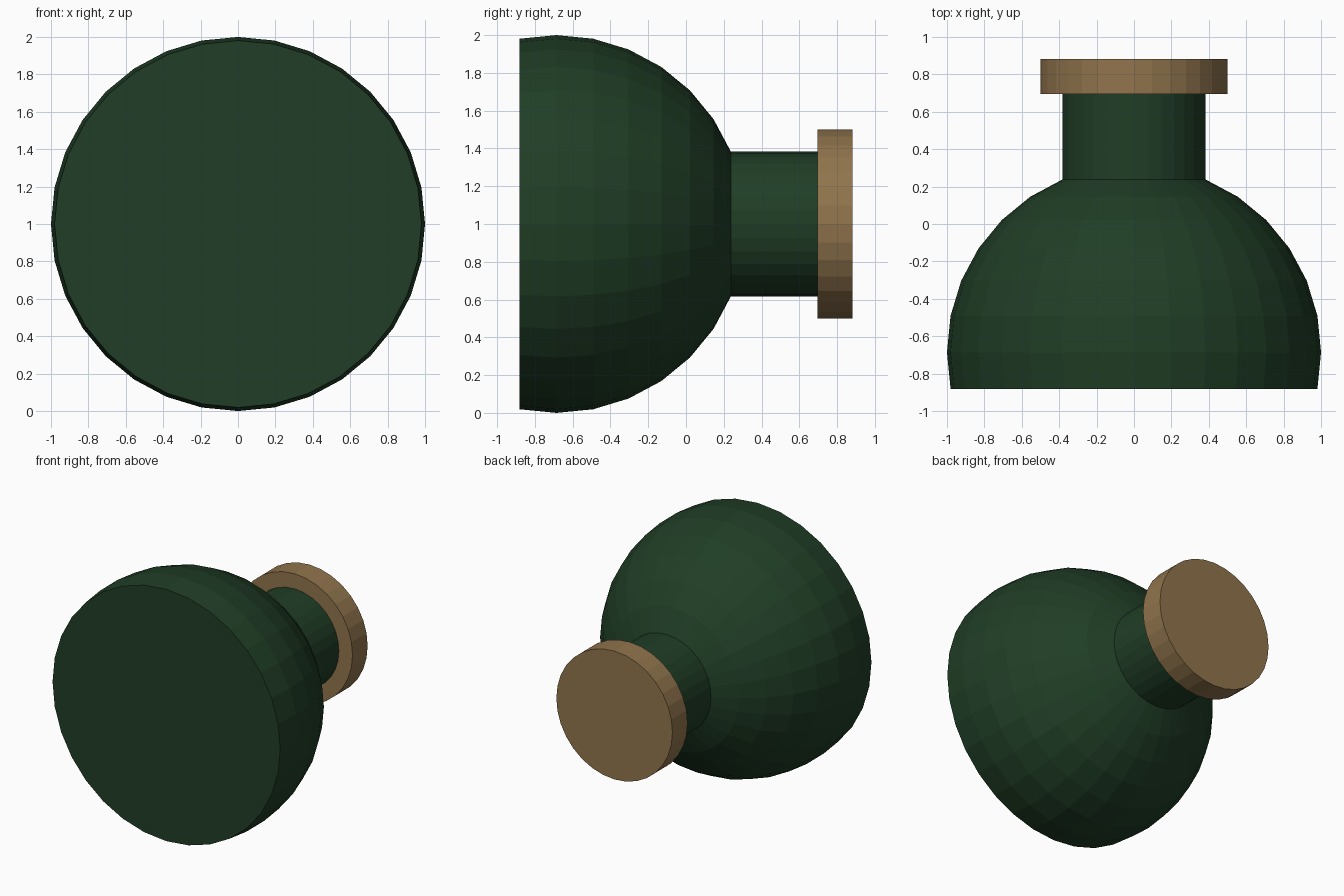
import bpy, bmesh
from math import sin, cos, radians, tau

if "Cube" in bpy.data.objects:
    bpy.data.objects.remove(bpy.data.objects["Cube"])

SIDES = 32
CENTER_Z = 1.0


def material(name, color):
    mat = bpy.data.materials.new(name)
    mat.diffuse_color = (*color, 1)
    mat.use_nodes = True
    mat.node_tree.nodes["Principled BSDF"].inputs["Base Color"].default_value = mat.diffuse_color
    return mat


def lathe(name, profile, mat):
    """Turn (y, radius) points around the horizontal y axis, with closed ends."""
    bm = bmesh.new()
    rings = [[bm.verts.new((r * sin(tau * i / SIDES), y, CENTER_Z + r * cos(tau * i / SIDES)))
              for i in range(SIDES)] for y, r in profile]
    for a, b in zip(rings, rings[1:]):
        for i in range(SIDES):
            j = (i + 1) % SIDES
            bm.faces.new((a[i], a[j], b[j], b[i]))
    bm.faces.new(rings[0])
    bm.faces.new(rings[-1])
    bmesh.ops.recalc_face_normals(bm, faces=bm.faces)
    mesh = bpy.data.meshes.new(name)
    bm.to_mesh(mesh)
    bm.free()
    mesh.materials.append(mat)
    obj = bpy.data.objects.new(name, mesh)
    bpy.context.collection.objects.link(obj)
    return obj


green = material("green_glass", (0.014, 0.047, 0.019))
cork = material("cork", (0.28, 0.175, 0.073))

# Round flask: sphere with a flat base, running into a straight neck
step = radians(11.25)
flask = [(-0.686 + sin(k * step), cos(k * step)) for k in range(-1, 7)]
flask.append((0.695, flask[-1][1]))
lathe("flask", flask, green)

# Stopper disc closing the neck
lathe("stopper", [(0.695, 0.5), (0.881, 0.5)], cork)
